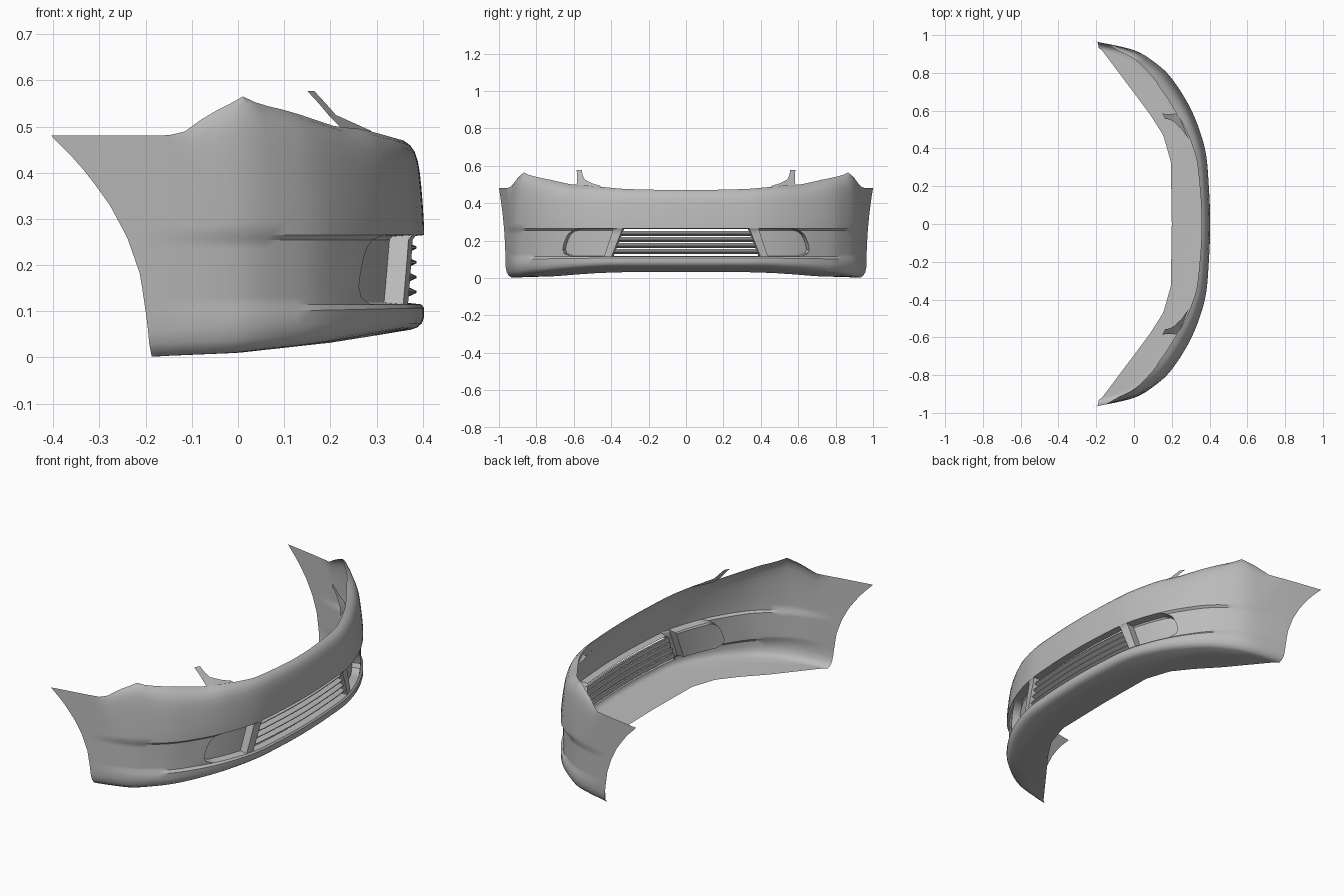
import bpy, bmesh
from mathutils import Vector

cube = bpy.data.objects.get("Cube")
if cube:
    bpy.data.objects.remove(cube)

paint = bpy.data.materials.new("plain_grey")
paint.use_nodes = True
GREY = (0.5, 0.5, 0.5, 1)
paint.diffuse_color = GREY
paint.node_tree.nodes["Principled BSDF"].inputs["Base Color"].default_value = GREY


def lerp_table(table, k):
    """Piecewise linear lookup in ascending (key, value) pairs."""
    if k <= table[0][0]:
        return table[0][1]
    for (a, va), (b, vb) in zip(table, table[1:]):
        if k <= b:
            return va + (vb - va) * (k - a) / (b - a)
    return table[-1][1]


def catmull(points, steps=16):
    pts = [points[0] * 2 - points[1]] + points + [points[-1] * 2 - points[-2]]
    out = []
    for p, q, r, s in zip(pts, pts[1:], pts[2:], pts[3:]):
        for i in range(steps):
            t = i / steps
            out.append(0.5 * (2 * q + (r - p) * t + (2 * p - 5 * q + 4 * r - s) * t * t
                              + (3 * q - p - 3 * r + s) * t ** 3))
    return out + [points[-1]]


# Half plan outline, from the centre round to the wheel arch
half = [(.403, 0), (.396, .2), (.375, .4), (.305, .6), (.2, .77), (.11, .855),
        (0, .92), (-.2, .965), (-.405, 1)]
half = [(half[1][0], -half[1][1])] + half
plan = catmull([Vector(p) for p in half])[16:]
arc = [0]
for a, b in zip(plan, plan[1:]):
    arc.append(arc[-1] + (b - a).length)
X_OF = [(s, p.x) for s, p in zip(arc, plan)]
Y_OF = [(s, p.y) for s, p in zip(arc, plan)]
S_BY_Y = [(p.y, s) for s, p in zip(arc, plan)]
S_BY_X = [(p.x, s) for s, p in zip(arc, plan)][::-1]

# Heights, insets and opening edges
ARCH = [(0, -.18), (.02, -.19), (.1, -.2), (.18, -.212), (.26, -.24), (.34, -.283),
        (.42, -.345), (.48, -.405)]
TOP_Z = [(-.15, .481), (-.11, .49), (-.06, .525), (.03, .565), (.08, .548), (.2, .525),
         (.28, .5), (.33, .495), (.37, .483), (.403, .47)]
TOP_INSET = [(-.15, 0), (-.08, .025), (.04, .047), (.2, .08), (.28, .08), (.37, .06),
             (.403, .045)]
FLOOR_Z = [(-.19, .002), (0, .01), (.2, .032), (.375, .06)]
RECESS = [(-.15, 0), (0, .006), (.25, .012), (.4, .006)]
LOW, HIGH = .115, .265
GRILLE = [(LOW, .4), (HIGH, .34)]
POST = [(LOW, .44), (HIGH, .39)]
FOG = [(LOW, .62), (.13, .655), (.15, .665), (.2, .655), (.235, .635), (.255, .61), (HIGH, .58)]
SPANS = [10, 2, 7, 10, 12]
COLS = sum(SPANS)
LIP = [(0, .03), (.08, .016), (.25, .005), (.5, 0), (.85, 0)]
MID = [0, .1, .25, .45, .65, .8, .93]
UP = [(0, 0), (.1, .005), (.3, .06), (.5, .13), (.65, .2), (.78, .3), (.88, .45), (.95, .68), (1, 1)]


def arc_at(col, z):
    """Arc length of a column; columns lean with the openings and wheel arch."""
    keys = [0] + [lerp_table(S_BY_Y, lerp_table(t, z)) for t in (GRILLE, POST, FOG)]
    keys += [lerp_table(S_BY_X, .03), lerp_table(S_BY_X, lerp_table(ARCH, z))]
    for n, a, b in zip(SPANS, keys, keys[1:]):
        if col <= n:
            return a + (b - a) * col / n
        col -= n
    return keys[-1]


def on_skin(s, z, inset):
    x, y = lerp_table(X_OF, s), lerp_table(Y_OF, s)
    e = .02
    tx = lerp_table(X_OF, s + e) - lerp_table(X_OF, max(s - e, 0))
    ty = lerp_table(Y_OF, s + e) - lerp_table(Y_OF, max(s - e, 0))
    if s < e:
        tx = 0
    n = Vector((ty, -tx)).normalized()
    return Vector((x - n.x * inset, y - n.y * inset, z))


# Inner edge of the underside, keyed by outer y
PAN_X = [(0, .2), (.4, .195), (.6, .155), (.72, .085), (.85, -.02), (.94, -.185)]
PAN_Y = [(0, 0), (.4, .33), (.6, .47), (.72, .58), (.85, .72), (.94, .94)]


def column(col):
    foot = lerp_table(X_OF, arc_at(col, 0))
    z0 = lerp_table(FLOOR_Z, foot)
    crown = lerp_table(X_OF, arc_at(col, .48))
    z1, top_in = lerp_table(TOP_Z, crown), lerp_table(TOP_INSET, crown)
    rec = lerp_table(RECESS, foot)
    rows = [(z0 + (LOW - z0) * f, d) for f, d in LIP]
    rows += [(LOW + (HIGH - LOW) * f, rec) for f in MID]
    rows += [(HIGH + (z1 - HIGH) * f, top_in * d) for f, d in UP]
    skin = [on_skin(arc_at(col, z), z, d) for z, d in rows]
    edge = skin[0]
    inner = Vector((lerp_table(PAN_X, edge.y), lerp_table(PAN_Y, edge.y), 0))
    pan = []
    for t in (1, .66, .33):
        p = edge.lerp(inner, t)
        p.z = min(z0, lerp_table(FLOOR_Z, p.x))
        pan.append(p)
    return pan + skin


def finish(name, bm, angle=.6):
    mesh = bpy.data.meshes.new(name)
    bm.to_mesh(mesh)
    bm.free()
    mesh.materials.append(paint)
    obj = bpy.data.objects.new(name, mesh)
    bpy.context.collection.objects.link(obj)
    bpy.ops.object.select_all(action='DESELECT')
    obj.select_set(True)
    bpy.context.view_layer.objects.active = obj
    bpy.ops.object.shade_smooth_by_angle(angle=angle)
    return obj


def grid(bm, lines):
    verts = [[bm.verts.new(p) for p in line] for line in lines]
    return [[bm.faces.new((a[j], b[j], b[j + 1], a[j + 1])) for j in range(len(a) - 1)]
            for a, b in zip(verts, verts[1:])]


def flip(p):
    return Vector((p.x, -p.y, p.z))


# Bumper skin with underside
bm = bmesh.new()
halves = [column(c) for c in range(COLS + 1)]
lines = [[flip(p) for p in line] for line in halves[:0:-1]] + halves
faces = grid(bm, lines)
bm.normal_update()
r0 = 3 + len(LIP)
r1 = r0 + len(MID)


def opening(c0, c1, depth):
    region = [f for strip in faces[COLS + c0:COLS + c1] for f in strip[r0:r1]]
    bmesh.ops.inset_region(bm, faces=region, thickness=.004, use_even_offset=True)
    for v in {v for f in region for v in f.verts}:
        v.co -= Vector((.9, .4 * v.co.y, 0)) * depth
    return region


fog0, fog1 = SPANS[0] + SPANS[1], sum(SPANS[:3])
opening(fog0, fog1, .045)
opening(-fog1, -fog0, .045)
hole = opening(-SPANS[0], SPANS[0], .04)
bmesh.ops.delete(bm, geom=hole, context='FACES')
finish("bumper_skin", bm)

# Grille slats
SECTION = [(.016, -.002), (.016, .002), (.04, .013), (.045, .011), (.045, -.011), (.04, -.013)]
for k in range(4):
    z = .142 + .032 * k
    reach = lerp_table(S_BY_Y, lerp_table(GRILLE, z))
    bm = bmesh.new()
    ring = []
    for i in range(-12, 13):
        s = reach * i / 12
        pts = [on_skin(abs(s), z + dz, d) for d, dz in SECTION + SECTION[:1]]
        ring.append(pts if s >= 0 else [flip(p) for p in pts])
    grid(bm, ring)
    bmesh.ops.remove_doubles(bm, verts=bm.verts, dist=.0001)
    bmesh.ops.recalc_face_normals(bm, faces=bm.faces)
    finish("grille_slat_%d" % (k + 1), bm)

# Headlamp tabs on the top edge
OUTER = [(.15, .585, .577), (.175, .582, .55), (.2, .582, .52), (.22, .585, .5), (.24, .57, .485)]
INNER = [(.165, .557, .577), (.19, .553, .55), (.212, .54, .525), (.25, .505, .508), (.29, .45, .49)]
for name, side in (("left_tab", 1), ("right_tab", -1)):
    bm = bmesh.new()
    grid(bm, [[Vector((x, side * y, z)) for x, y, z in edge] for edge in (INNER, OUTER)])
    if side < 0:
        bmesh.ops.reverse_faces(bm, faces=bm.faces)
    finish(name, bm)
